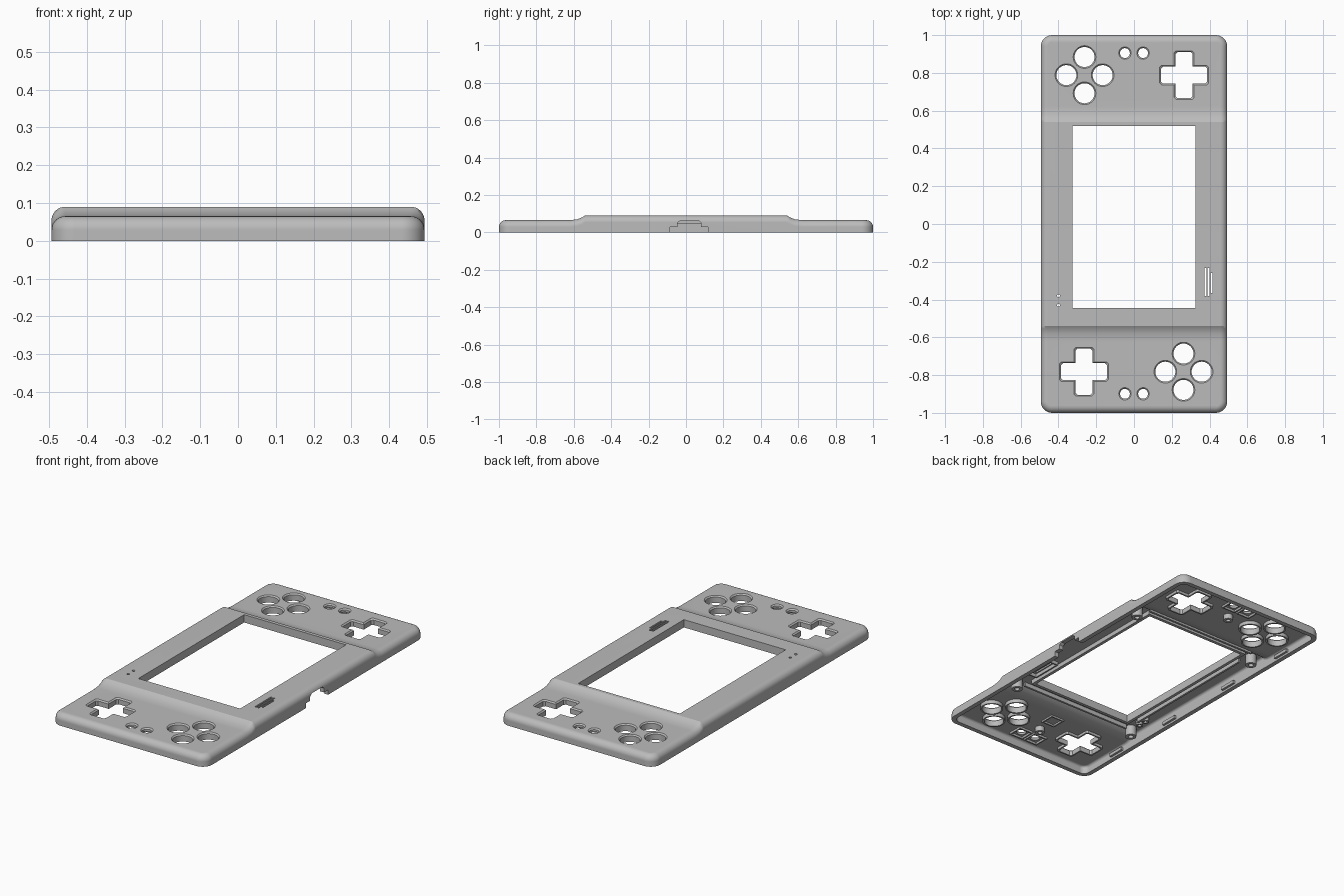
import bpy, bmesh, math

if "Cube" in bpy.data.objects:
    bpy.data.objects.remove(bpy.data.objects["Cube"], do_unlink=True)

GREY = (0.5, 0.5, 0.5, 1)
mat = bpy.data.materials.new("plain grey plastic")
mat.use_nodes = True
mat.diffuse_color = GREY
mat.node_tree.nodes["Principled BSDF"].inputs["Base Color"].default_value = GREY

# Height of the top surface: low ends, raised middle, curved ramp between
RAMP = [(0.54, 0.09), (0.555, 0.08), (0.58, 0.07), (0.62, 0.065)]


def top_height(y):
    y = abs(y)
    if y <= RAMP[0][0]:
        return RAMP[0][1]
    for (a, za), (b, zb) in zip(RAMP, RAMP[1:]):
        if y <= b:
            return za + (zb - za) * (y - a) / (b - a)
    return RAMP[-1][1]


def make_object(name, bm):
    bmesh.ops.recalc_face_normals(bm, faces=bm.faces)
    mesh = bpy.data.meshes.new(name)
    bm.to_mesh(mesh)
    bm.free()
    mesh.materials.append(mat)
    ob = bpy.data.objects.new(name, mesh)
    bpy.context.collection.objects.link(ob)
    return ob


def skin(bm, rings):
    for a, b in zip(rings, rings[1:]):
        n = len(a)
        for i in range(n):
            bm.faces.new((a[i], a[(i + 1) % n], b[(i + 1) % n], b[i]))


def body(name, inset, drop, bottom, corner, edge):
    """Rounded slab following the top height, made of shrinking outlines."""
    hx, hy, bm = 0.493 - inset, 1 - inset, bmesh.new()
    stations = [-y for y, z in reversed(RAMP)] + [y for y, z in RAMP]

    def side(s):
        arc = [(hx - corner + (corner - s) * math.sin(t * math.pi / 16),
                hy - corner + (corner - s) * math.cos(t * math.pi / 16)) for t in range(9)]
        return [(x, -y) for x, y in arc] + [(hx - s, y) for y in stations] + arc[::-1]

    def ring(s, z=None, fall=0):
        right = side(s)
        pts = right + [(-x, y) for x, y in reversed(right)]
        return [bm.verts.new((x, y, top_height(y) - drop - fall if z is None else z))
                for x, y in pts]

    rings = [ring(0, z=bottom)]
    for k in range(9):
        t = k * math.pi / 16
        rings.append(ring(edge * (1 - math.cos(t)), fall=edge * (1 - math.sin(t))))
    skin(bm, rings)
    for cap in (rings[0], rings[-1]):
        n = len(cap)
        for i in range(n // 2 - 1):
            bm.faces.new((cap[i], cap[i + 1], cap[n - 2 - i], cap[n - 1 - i]))
    return make_object(name, bm)


# Outlines; "o" grows the outline outward
def circle(cx, cy, r, n=40):
    return lambda o=0: [(cx + (r + o) * math.cos(2 * math.pi * i / n),
                         cy + (r + o) * math.sin(2 * math.pi * i / n)) for i in range(n)]


def rect(cx, cy, w, h):
    return lambda o=0: [(cx + sx * (w + o), cy + sy * (h + o))
                        for sx, sy in ((1, 1), (-1, 1), (-1, -1), (1, -1))]


def plus(cx, cy, arm=0.122, half=0.045, c=0.01):
    def outline(o=0):
        a, b = arm + o, half + o
        quarter = [(a, -b + c), (a, b - c), (a - c, b), (b, b), (b, a - c), (b - c, a)]
        pts = []
        for k in range(4):
            co, si = round(math.cos(k * math.pi / 2)), round(math.sin(k * math.pi / 2))
            pts += [(cx + x * co - y * si, cy + x * si + y * co) for x, y in quarter[1:]]
            pts.append((cx - si * a - co * (b - c), cy + co * a - si * (b - c)))
        # drop the duplicate point shared by neighbouring arms
        return [p for i, p in enumerate(pts) if math.dist(p, pts[i - 1]) > 1e-6]
    return outline


def prism(bm, outline, levels):
    rings = [[bm.verts.new((x, y, z)) for x, y in outline(o)] for o, z in levels]
    skin(bm, rings)
    bm.faces.new(rings[0])
    bm.faces.new(rings[-1])


def tubes(name, items):
    """Hollow collars: (outline, wall thickness, low z, high z)."""
    bm = bmesh.new()
    for outline, wall, z0, z1 in items:
        loops = [[bm.verts.new((x, y, z)) for x, y in outline(o)]
                 for o, z in ((0, z0), (wall, z0), (wall, z1), (0, z1))]
        skin(bm, loops + loops[:1])
    return make_object(name, bm)


def subtract(target, cutter):
    mod = target.modifiers.new("cut", "BOOLEAN")
    mod.operation, mod.solver, mod.object = "DIFFERENCE", "EXACT", cutter
    bpy.context.view_layer.objects.active = target
    bpy.ops.object.modifier_apply(modifier=mod.name)
    bpy.data.objects.remove(cutter, do_unlink=True)


# Hollow shell
shell = body("faceplate_shell", 0, 0, 0, 0.06, 0.036)
subtract(shell, body("cavity", 0.026, 0.02, -0.05, 0.036, 0.014))

# Control openings, turned half round for the far end
buttons, pads, small = [], [], []
for s, cy in ((1, -0.782), (-1, 0.788)):
    for dx, dy in ((0.096, 0), (-0.096, 0), (0, 0.096), (0, -0.096)):
        buttons.append(circle(s * 0.262 + dx, cy + dy, 0.053))
    pads.append(plus(-s * 0.265, cy))
    for x in (-0.048, 0.048):
        small.append(circle(x, cy - s * 0.117, 0.026, 24))

cut = bmesh.new()
for outline in buttons + pads + small:
    prism(cut, outline, [(0, -0.1), (0, 0.058), (0.008, 0.066), (0.008, 0.2)])
window = rect(0, 0.0375, 0.325, 0.4825)
prism(cut, window, [(0, -0.1), (0, 0.2)])
for x, y, h in ((0.379, -0.308, 0.074), (0.395, -0.308, 0.074), (0.410, -0.312, 0.052)):
    prism(cut, rect(x, y, 0.005, h), [(0, -0.1), (0, 0.2)])
for y in (-0.38, -0.43):
    prism(cut, circle(-0.4, y, 0.008, 16), [(0, -0.1), (0, 0.2)])

# Stepped notch in one long wall
notch = [(-0.085, -0.05), (-0.085, 0.028), (-0.045, 0.028), (-0.045, 0.052), (-0.03, 0.064),
         (0.068, 0.064), (0.08, 0.052), (0.08, 0.028), (0.118, 0.028), (0.118, -0.05)]
ends = [[cut.verts.new((x, y, z)) for y, z in notch] for x in (0.45, 0.6)]
skin(cut, ends)
for e in ends:
    cut.faces.new(e)
subtract(shell, make_object("openings", cut))

# Inner collars, screen rim and screw bosses under the plate
LOW, HIGH = 0.045, 0.07
parts = [shell]
parts.append(tubes("button_collars", [(b, 0.009, 0.024, LOW) for b in buttons]))
parts.append(tubes("pad_collars", [(p, 0.009, 0.03, LOW) for p in pads]))
parts.append(tubes("small_button_frames", [
    (rect(sx * 0.05, y, 0.037, 0.037), 0.008, 0.033, LOW) for sx in (1, -1) for y in (-0.899, 0.905)]
    + [(rect(0, -0.69, 0.035, 0.035), 0.008, 0.035, LOW)]))
parts.append(tubes("screen_rim", [(window, 0.018, 0.045, HIGH)]))
parts.append(tubes("speaker_frame", [(rect(0.395, -0.31, 0.028, 0.085), 0.008, 0.05, HIGH)]))
parts.append(tubes("microphone_collars", [
    (circle(-0.4, y, 0.01, 20), 0.01, 0.045, HIGH) for y in (-0.38, -0.43)]))
parts.append(tubes("screw_bosses", [
    (circle(sx * 0.405, sy * 0.51, 0.014, 24), 0.016, 0.012, HIGH) for sx in (1, -1) for sy in (1, -1)]
    + [(circle(0, sy * 0.8, 0.012, 24), 0.014, 0.015, LOW) for sy in (1, -1)]))

# Stiffening ribs and wall clips
ribs = bmesh.new()
prism(ribs, rect(-0.372, 0.02, 0.006, 0.43), [(0, 0.045), (0, HIGH)])
for y in (-0.5, 0.565):
    prism(ribs, rect(0, y, 0.36, 0.006), [(0, 0.042), (0, 0.066)])
for y in (-0.7, -0.25, 0.25, 0.7):
    for x in (-0.462, 0.462):
        prism(ribs, rect(x, y, 0.008, 0.05), [(0, 0.012), (0, 0.03)])
parts.append(make_object("ribs_and_clips", ribs))

# Smooth shading with crisp edges
for ob in parts:
    bpy.ops.object.select_all(action="DESELECT")
    ob.select_set(True)
    bpy.context.view_layer.objects.active = ob
    bpy.ops.object.shade_smooth_by_angle(angle=math.radians(30))
weighted = shell.modifiers.new("flat top normals", "WEIGHTED_NORMAL")
weighted.keep_sharp = True
